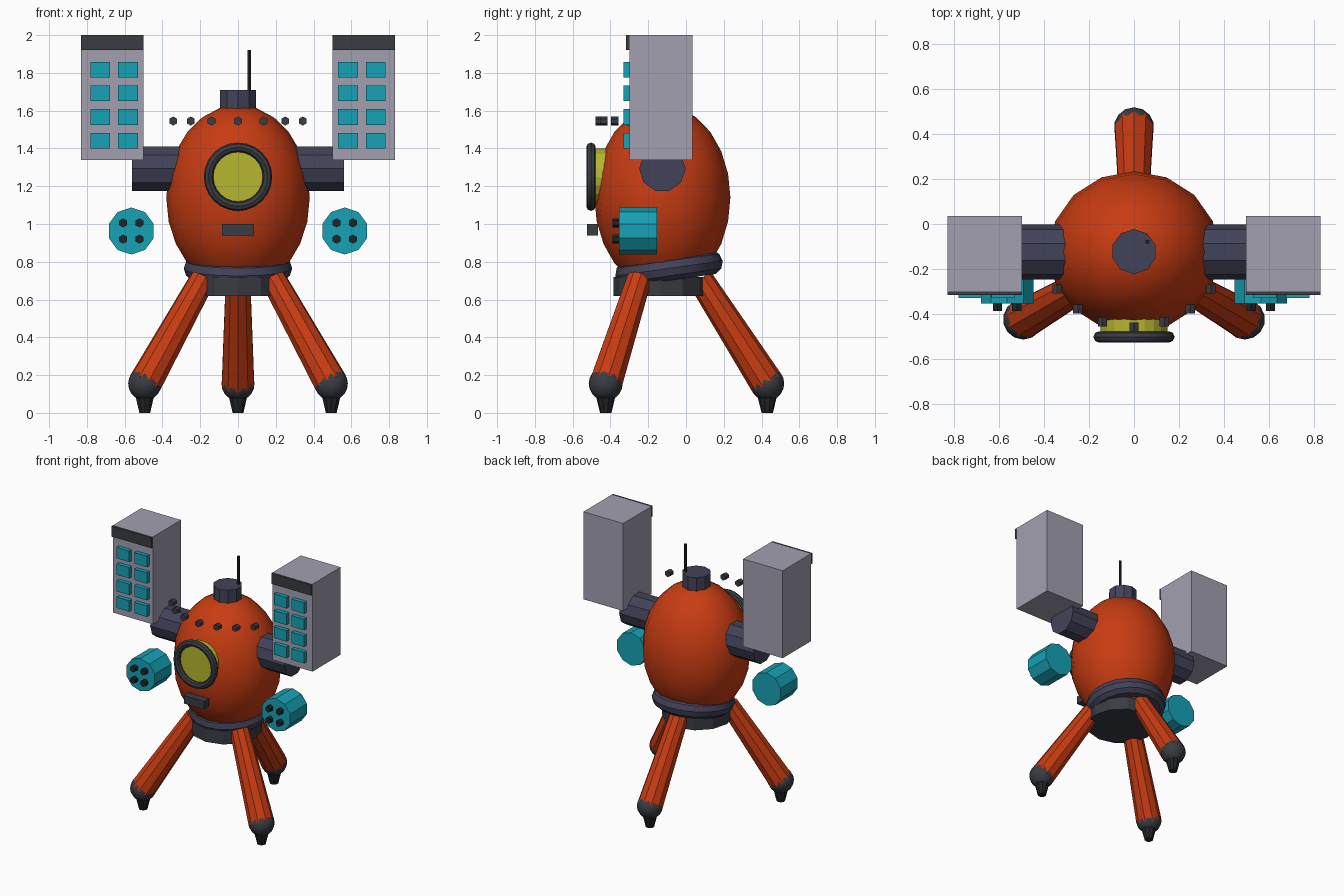
import bpy, math
from mathutils import Vector

if "Cube" in bpy.data.objects:
    bpy.data.objects.remove(bpy.data.objects["Cube"])

def mat(name, r, g, b):
    m = bpy.data.materials.new(name)
    m.diffuse_color = (r, g, b, 1)
    m.use_nodes = True
    m.node_tree.nodes["Principled BSDF"].inputs["Base Color"].default_value = m.diffuse_color
    return m

ORANGE = mat("orange", 0.58, 0.045, 0.006)
CYAN = mat("cyan", 0.008, 0.36, 0.46)
YELLOW = mat("yellow", 0.47, 0.47, 0.03)
LILAC = mat("pale_grey", 0.36, 0.35, 0.43)
SLATE = mat("slate", 0.055, 0.055, 0.1)
DARK = mat("dark", 0.04, 0.045, 0.055)
BLACK = mat("black", 0.015, 0.017, 0.02)

def finish(name, m, smooth=False):
    o = bpy.context.object
    o.name = name
    o.data.materials.append(m)
    if smooth:
        bpy.ops.object.shade_smooth_by_angle(angle=math.radians(30))
    return o

def rod(name, m, p0, p1, r0, r1=None, sides=10):
    """Straight or tapered cylinder from p0 to p1."""
    p0, p1 = Vector(p0), Vector(p1)
    d = p1 - p0
    bpy.ops.mesh.primitive_cone_add(
        vertices=sides, radius1=r0, radius2=r0 if r1 is None else r1, depth=d.length,
        location=(p0 + p1) / 2, rotation=d.to_track_quat('Z', 'Y').to_euler())
    return finish(name, m)

def box(name, m, lo, hi):
    lo, hi = Vector(lo), Vector(hi)
    bpy.ops.mesh.primitive_cube_add(size=1, location=(lo + hi) / 2)
    bpy.context.object.scale = hi - lo
    bpy.ops.object.transform_apply(location=False, rotation=False, scale=True)
    return finish(name, m)

def ball(name, m, loc, radii, seg, rings):
    bpy.ops.mesh.primitive_uv_sphere_add(segments=seg, ring_count=rings, radius=1, location=loc)
    bpy.context.object.scale = radii
    bpy.ops.object.transform_apply(location=False, rotation=False, scale=True)
    return finish(name, m, True)

def ring(name, m, loc, rot, major, minor, seg, mseg):
    bpy.ops.mesh.primitive_torus_add(location=loc, rotation=rot, major_radius=major,
                                     minor_radius=minor, major_segments=seg, minor_segments=mseg)
    return finish(name, m, True)

# egg-shaped body, tilted collar and base disc
ball("body", ORANGE, (0, -0.125, 1.14), (0.38, 0.36, 0.49), 16, 12)
ring("collar", SLATE, (0, -0.09, 0.765), (math.radians(8), 0, 0), 0.22, 0.067, 20, 10)
rod("base_disc", DARK, (0, -0.14, 0.62), (0, -0.14, 0.72), 0.245, sides=12)

# top cap and antenna
rod("top_cap", SLATE, (0, -0.123, 1.58), (0, -0.123, 1.71), 0.1)
rod("antenna", BLACK, (0.06, -0.08, 1.68), (0.06, -0.08, 1.92), 0.01, sides=6)

# round window and the slot below it
rod("window_glass", YELLOW, (0, -0.38, 1.25), (0, -0.49, 1.25), 0.15, sides=20)
ring("window_frame", DARK, (0, -0.503, 1.25), (math.pi / 2, 0, 0), 0.156, 0.025, 24, 8)
box("front_slot", DARK, (-0.085, -0.525, 0.94), (0.085, -0.465, 1.0))

# arc of rivets
for x, y in ((-0.343, -0.29), (-0.25, -0.378), (-0.14, -0.436), (0, -0.46),
             (0.135, -0.436), (0.25, -0.378), (0.343, -0.29)):
    rod("rivet", DARK, (x, y - 0.02, 1.545), (x, y + 0.02, 1.545), 0.024, sides=6)

# three legs around the base, with ankle balls and tapered feet
for i in range(3):
    a = math.radians(90 + 120 * i)
    at = lambda r, z: (r * math.cos(a), -0.14 + r * math.sin(a), z)
    rod("leg", ORANGE, at(0.57, 0.155), at(0.215, 0.71), 0.09, 0.068)
    ball("ankle", DARK, at(0.57, 0.155), (0.09, 0.09, 0.09), 14, 10)
    rod("foot_tip", BLACK, at(0.57, 0), at(0.57, 0.09), 0.03, 0.052)

for s in (-1, 1):
    side = "left" if s < 0 else "right"

    def sbox(name, m, x0, x1, y0, y1, z0, z1):
        xs = sorted((s * x0, s * x1))
        box(side + name, m, (xs[0], y0, z0), (xs[1], y1, z1))

    # shoulder arm and launcher box
    bpy.ops.mesh.primitive_cylinder_add(vertices=10, radius=0.123, depth=0.36,
                                        location=(s * 0.38, -0.125, 1.293),
                                        rotation=(0, math.pi / 2, 0))
    finish(side + "_arm", SLATE)
    sbox("_launcher", LILAC, 0.50, 0.832, -0.30, 0.035, 1.34, 2.0)
    sbox("_launcher_trim", DARK, 0.50, 0.832, -0.317, -0.299, 1.92, 2.0)
    for x in (0.53, 0.677):
        for k in range(4):
            z = 1.4 + 0.125 * k
            sbox("_launcher_cell", CYAN, x, x + 0.105, -0.33, -0.299, z, z + 0.083)

    # gun drum with four barrels
    bpy.ops.mesh.primitive_cylinder_add(vertices=10, radius=0.124, depth=0.202,
                                        location=(s * 0.565, -0.254, 0.963),
                                        rotation=(math.pi / 2, 0, 0))
    finish(side + "_gun_drum", CYAN)
    for dx in (-0.043, 0.043):
        for dz in (-0.043, 0.043):
            x, z = s * 0.565 + dx, 0.963 + dz
            rod(side + "_gun_barrel", BLACK, (x, -0.34, z), (x, -0.388, z), 0.024, sides=6)
